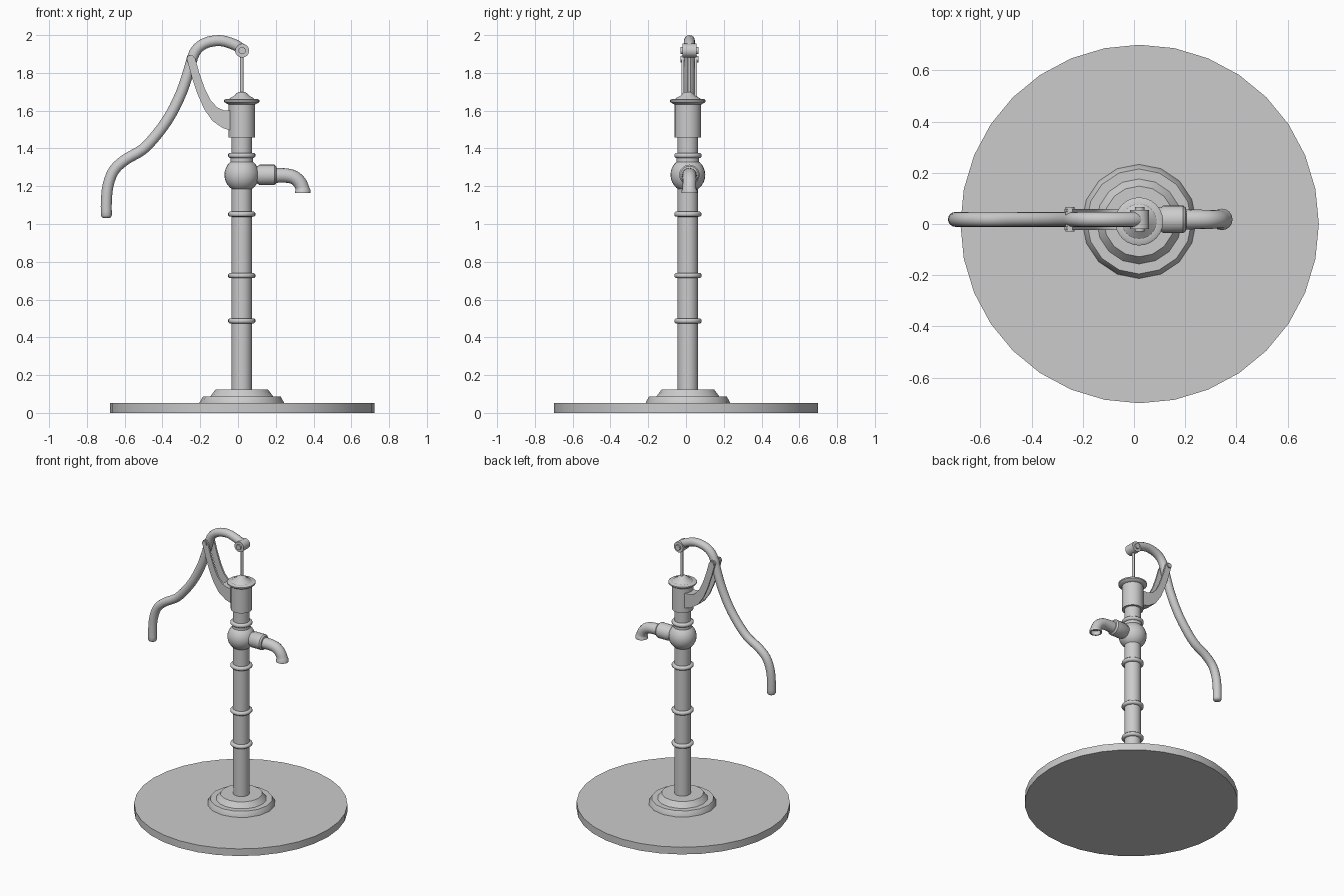
import bpy, bmesh, math
from mathutils import Vector

if "Cube" in bpy.data.objects:
    bpy.data.objects.remove(bpy.data.objects["Cube"])

CX, CY = 0.02, 0.01      # pump axis
HY = 0.018               # plane of handle and spout


def finish(bm, name, angle=35):
    bmesh.ops.recalc_face_normals(bm, faces=bm.faces)
    me = bpy.data.meshes.new(name)
    bm.to_mesh(me)
    bm.free()
    ob = bpy.data.objects.new(name, me)
    bpy.context.collection.objects.link(ob)
    bpy.context.view_layer.objects.active = ob
    for o in bpy.context.selected_objects:
        o.select_set(False)
    ob.select_set(True)
    bpy.ops.object.shade_smooth_by_angle(angle=math.radians(angle))
    return ob


def skin(bm, rings):
    for a, b in zip(rings, rings[1:]):
        n = len(a)
        for i in range(n):
            bm.faces.new((a[i], a[(i + 1) % n], b[(i + 1) % n], b[i]))
    bm.faces.new(rings[0][::-1])
    return bm.faces.new(rings[-1])


def lathe(name, profile, segs=24, c=(CX, CY, 0), axis='z', angle=35):
    """Turn (radius, height) pairs about z, y or x through c."""
    bm = bmesh.new()
    rings = []
    for r, h in profile:
        ring = []
        for i in range(segs):
            t = math.tau * i / segs
            u, v = r * math.cos(t), r * math.sin(t)
            p = {'z': (u, v, h), 'y': (u, h, v), 'x': (h, u, v)}[axis]
            ring.append(bm.verts.new(Vector(c) + Vector(p)))
        rings.append(ring)
    skin(bm, rings)
    return finish(bm, name, angle)


def smooth_path(pts, sub=3):
    """Catmull-Rom through (x, z, radius) points."""
    p = [Vector(q) for q in pts]
    p = [2 * p[0] - p[1]] + p + [2 * p[-1] - p[-2]]
    out = []
    for a, b, c, d in zip(p, p[1:], p[2:], p[3:]):
        for k in range(sub):
            t = k / sub
            out.append(0.5 * (2 * b + (c - a) * t + (2 * a - 5 * b + 4 * c - d) * t * t
                              + (3 * b - a - 3 * c + d) * t ** 3))
    return out + [p[-2]]


def sweep(name, path, segs=16, mouth=0):
    """Round tube along a path in the xz plane; mouth hollows the far end."""
    bm = bmesh.new()
    rings = []
    for i, q in enumerate(path):
        d = path[min(i + 1, len(path) - 1)] - path[max(i - 1, 0)]
        tan = Vector((d.x, 0, d.y)).normalized()
        side = Vector((tan.z, 0, -tan.x))
        c = Vector((q.x, HY, q.y))
        rings.append([bm.verts.new(c + q.z * (side * math.cos(a) + Vector((0, 1, 0)) * math.sin(a)))
                      for a in (math.tau * k / segs for k in range(segs))])
    end = skin(bm, rings)
    if mouth:
        bmesh.ops.recalc_face_normals(bm, faces=bm.faces)
        bmesh.ops.inset_region(bm, faces=[end], thickness=0.009)
        bmesh.ops.inset_region(bm, faces=[end], thickness=0.002)
        bmesh.ops.translate(bm, verts=end.verts, vec=-tan * mouth)
    return finish(bm, name, 40)


def plate(name, upper, lower, y0, y1):
    """Plate between two matching edge lines of (x, z), thick from y0 to y1."""
    bm = bmesh.new()
    rings = [[bm.verts.new(p) for p in ((a, y0, b), (a, y1, b), (c, y1, d), (c, y0, d))]
             for (a, b), (c, d) in zip(upper, lower)]
    skin(bm, rings)
    return finish(bm, name)


# Ground disc and stepped foot
lathe("ground_disc", [(0.70, 0), (0.70, 0.052)], 32, (0.022, 0, 0))
lathe("foot_flange", [(0.223, 0.04), (0.223, 0.056), (0.205, 0.088), (0.166, 0.088),
                      (0.138, 0.125), (0.05, 0.125)], 16, angle=30)

# Main pipe with collars
lathe("main_pipe", [(0.054, 0.1), (0.054, 1.48)])
for i, z in enumerate((0.487, 0.727, 1.052, 1.363)):
    lathe(f"collar_{i + 1}", [(0.05, z - 0.014), (0.065, z - 0.013), (0.072, z - 0.006),
                              (0.072, z + 0.006), (0.065, z + 0.013), (0.05, z + 0.014)], angle=50)

# Bulb where the spout leaves the pipe
lathe("bulb", [(0.092 * math.cos(a), 1.26 + 0.092 * math.sin(a))
               for a in (math.radians(-60 + 12 * k) for k in range(11))])
lathe("bulb_neck", [(0.06, 1.32), (0.06, 1.355)])

# Pump head, rim and cap
lathe("pump_head", [(0.05, 1.458), (0.07, 1.458), (0.07, 1.64)])
lathe("head_rim", [(0.07, 1.632), (0.085, 1.64), (0.094, 1.647), (0.094, 1.656),
                   (0.086, 1.661), (0.06, 1.661)])
lathe("head_cap", [(0.074, 1.655), (0.062, 1.667), (0.038, 1.68), (0.03, 1.69),
                   (0.018, 1.698), (0.008, 1.70)])
lathe("pump_rod", [(0.009, 1.68), (0.009, 1.9)], 12, (CX, HY, 0))

# Spout sleeve and curved outlet
lathe("spout_sleeve", [(0.045, 0.06), (0.047, 0.105), (0.054, 0.115), (0.054, 0.192), (0.046, 0.202),
                       (0.03, 0.206)], 20, (0, HY, 1.26), 'x')
spout = smooth_path([(0.18, 1.257, 0.040), (0.25, 1.257, 0.038), (0.295, 1.247, 0.037),
                     (0.325, 1.222, 0.036), (0.339, 1.195, 0.036)])
spout += [Vector(q) for q in ((0.341, 1.186, 0.037), (0.343, 1.176, 0.042), (0.343, 1.163, 0.042))]
sweep("spout", spout, mouth=0.03)

# Curved handle
R = 0.029
handle = smooth_path([(x, z, R) for x, z in (
    (0.015, 1.928), (-0.02, 1.95), (-0.095, 1.971), (-0.177, 1.956), (-0.23, 1.907), (-0.261, 1.81),
    (-0.298, 1.70), (-0.356, 1.58), (-0.425, 1.48), (-0.504, 1.395), (-0.594, 1.342),
    (-0.657, 1.284), (-0.688, 1.204), (-0.697, 1.119), (-0.697, 1.045))])
handle += [Vector((-0.697, 1.036, 0.024)), Vector((-0.697, 1.031, 0.014))]
sweep("handle", handle)

# Hub joining handle and rod, with its pin
for name, r, h in (("hub", 0.037, 0.037), ("hub_pin", 0.019, 0.048)):
    lathe(name, [(r, -h), (r, h)], 16, (CX + 0.002, HY, 1.918), 'y')

# Forked bracket carrying the handle pivot
upper = [(-0.24, 1.893), (-0.226, 1.875), (-0.205, 1.80), (-0.175, 1.715), (-0.145, 1.655),
         (-0.11, 1.617), (-0.075, 1.602), (-0.03, 1.60)]
lower = [(-0.262, 1.893), (-0.272, 1.875), (-0.245, 1.78), (-0.215, 1.69), (-0.18, 1.61),
         (-0.135, 1.545), (-0.08, 1.508), (-0.03, 1.492)]
for name, s in (("front", -1), ("back", 1)):
    plate(f"bracket_{name}", upper, lower, HY + s * 0.028, HY + s * 0.041)
plate("bracket_web", upper[5:], lower[5:], HY - 0.03, HY + 0.03)
lathe("pivot_bolt", [(0.017, -0.048), (0.017, 0.048)], 12, (-0.25, HY, 1.872), 'y')
